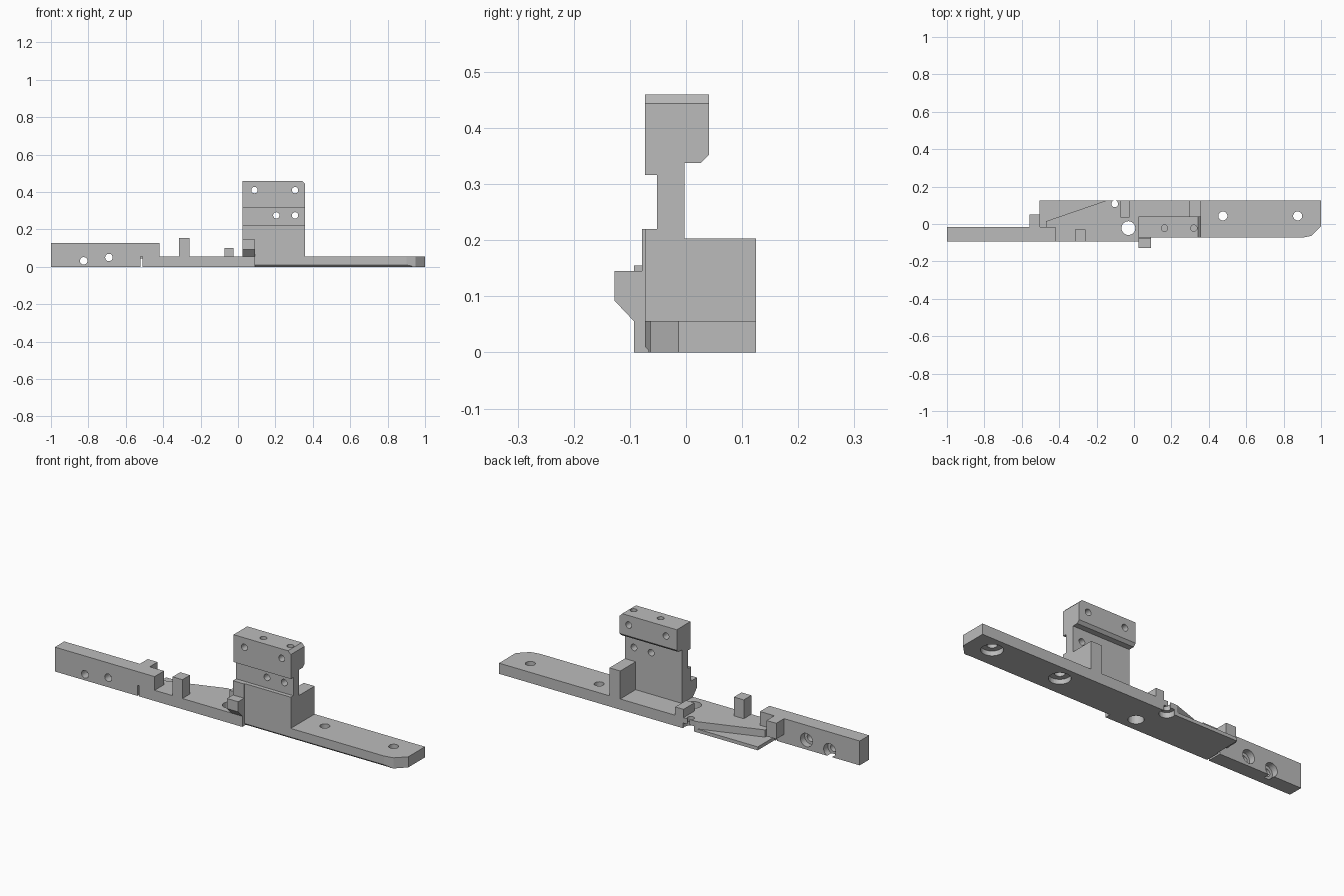
import bpy, bmesh, math
from mathutils import Vector, Matrix

if "Cube" in bpy.data.objects:
    bpy.data.objects.remove(bpy.data.objects["Cube"], do_unlink=True)

grey = bpy.data.materials.new("plain_grey")
grey.use_nodes = True
colour = (0.5, 0.5, 0.5, 1)
grey.diffuse_color = colour
grey.node_tree.nodes["Principled BSDF"].inputs["Base Color"].default_value = colour

# Each axis maps (profile u, profile v, distance along axis) to x, y, z
PLACE = {
    "x": lambda u, v, d: (d, u, v),
    "y": lambda u, v, d: (u, d, v),
    "z": lambda u, v, d: (u, v, d),
}


def prism(name, axis, profile, start, end):
    """Extrude a flat profile along an axis."""
    bm = bmesh.new()
    put = PLACE[axis]
    face = bm.faces.new([bm.verts.new(put(u, v, start)) for u, v in profile])
    out = bmesh.ops.extrude_face_region(bm, geom=[face])
    verts = [g for g in out["geom"] if isinstance(g, bmesh.types.BMVert)]
    bmesh.ops.translate(bm, verts=verts, vec=Vector(put(0, 0, end - start)))
    bmesh.ops.recalc_face_normals(bm, faces=bm.faces)
    mesh = bpy.data.meshes.new(name)
    bm.to_mesh(mesh)
    bm.free()
    mesh.materials.append(grey)
    obj = bpy.data.objects.new(name, mesh)
    bpy.context.collection.objects.link(obj)
    return obj


def box(name, x, y, z):
    return prism(name, "z", [(x[0], y[0]), (x[1], y[0]), (x[1], y[1]), (x[0], y[1])], *z)


def cut(obj, cutter):
    """Apply a boolean cut, then discard the cutter."""
    mod = obj.modifiers.new("cut", "BOOLEAN")
    mod.operation = "DIFFERENCE"
    mod.solver = "EXACT"
    mod.object = cutter
    cutter.hide_render = True
    bpy.context.view_layer.objects.active = obj
    bpy.ops.object.modifier_apply(modifier=mod.name)
    bpy.data.objects.remove(cutter, do_unlink=True)


def drill(obj, axis, u, v, radius, start, end):
    ring = [(u + radius * math.cos(i * math.tau / 32), v + radius * math.sin(i * math.tau / 32))
            for i in range(32)]
    cut(obj, prism("drill", axis, ring, start, end))


TOP = 0.056   # upper face of the base
BACK = 0.125  # rear edge of the base

# Long base with an angled rear flank and clipped end corner
base = prism("base_plate", "z", [
    (-0.51, -0.093), (0.09, -0.093), (0.09, -0.073), (0.9, -0.073), (0.95, -0.063),
    (1, -0.013), (1, BACK), (-0.15, BACK), (-0.47, 0.015), (-0.47, -0.015),
    (-0.51, -0.015)], 0, TOP)
# Small bevel under the front edge
cut(base, prism("edge_cutter", "x", [(-0.083, -0.01), (-0.063, -0.01), (-0.063, 0),
                                     (-0.073, 0.01), (-0.083, 0.01)], 0.0901, 0.93))
# Mounting holes with wide recesses underneath
for x in (0.475, 0.875):
    drill(base, "z", x, 0.043, 0.024, -0.1, 0.1)
    drill(base, "z", x, 0.043, 0.052, -0.1, 0.025)
drill(base, "z", -0.03, -0.022, 0.037, -0.1, 0.1)
drill(base, "z", -0.103, 0.108, 0.018, -0.1, 0.1)
drill(base, "z", -0.103, 0.108, 0.036, -0.1, 0.028)

# Thin wing beside the angled flank
prism("thin_wing", "z", [(-0.505, -0.015), (-0.47, -0.015), (-0.47, 0.015),
                         (-0.15, BACK), (-0.505, BACK)], 0, 0.018)

# Tall bar, overhanging the base and leaving a narrow slot
bar = prism("side_bar", "y", [(-1, 0), (-0.52, 0), (-0.52, TOP), (-0.42, TOP),
                              (-0.42, 0.128), (-1, 0.128)], -0.093, -0.015)
for x, z in ((-0.825, 0.032), (-0.69, 0.05)):
    drill(bar, "y", x, z, 0.02, -0.2, 0.1)
    drill(bar, "y", x, z, 0.035, -0.05, 0.1)

# Small upright blocks
box("bar_catch", (-0.56, -0.503), (-0.015, 0.05), (0.045, 0.128))
box("peg", (-0.315, -0.258), (-0.093, -0.03), (TOP, 0.155))
box("rear_tab", (-0.073, -0.025), (0.035, BACK), (TOP, 0.1))

# Upright post: foot, neck and head in one section
post = prism("upright_post", "x", [
    (-0.073, TOP), (-0.073, 0.22), (-0.052, 0.22), (-0.052, 0.316), (-0.073, 0.316),
    (-0.073, 0.46), (0.041, 0.46), (0.041, 0.352), (0.027, 0.338), (-0.003, 0.338),
    (-0.003, TOP)], 0.025, 0.358)
cut(post, prism("corner_cutter", "y", [(0.342, 0.46), (0.342, 0.48), (0.38, 0.48),
                                       (0.38, 0.444), (0.358, 0.444)], -0.2, 0.2))
for x, z in ((0.088, 0.41), (0.305, 0.41), (0.205, 0.275), (0.305, 0.275)):
    drill(post, "y", x, z, 0.017, -0.2, 0.2)
for x in (0.163, 0.32):
    drill(post, "z", x, -0.022, 0.017, 0.38, 0.5)

# Rib behind the post
box("post_rib", (0.295, 0.358), (-0.003, BACK), (TOP, 0.203))

# Hooked clip and its backing strip on the front of the post
box("clip_backing", (0.025, 0.09), (-0.078, -0.073), (TOP, 0.22))
prism("front_clip", "x", [(-0.078, TOP), (-0.093, TOP), (-0.127, 0.092), (-0.127, 0.145),
                          (-0.078, 0.145)], 0.025, 0.09)
